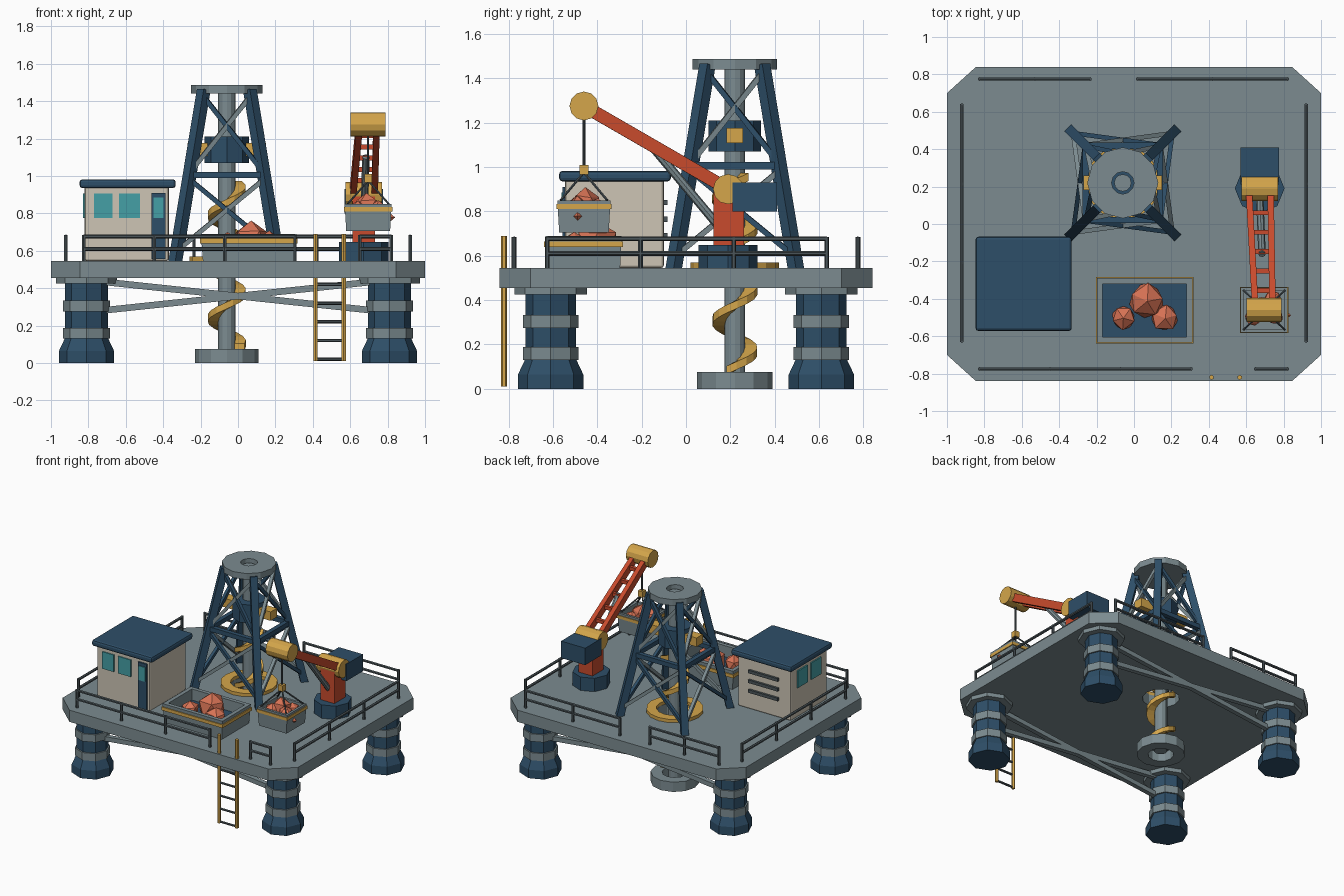
import bpy, bmesh, math, random
from mathutils import Vector, Matrix

if "Cube" in bpy.data.objects:
    bpy.data.objects.remove(bpy.data.objects["Cube"])

random.seed(4)
COL = dict(steel=(.2, .26, .28), navy=(.027, .077, .138), gold=(.66, .38, .07), red=(.58, .07, .026),
           cream=(.61, .56, .46), teal=(.06, .35, .38), rock=(.68, .17, .09), rail=(.07, .09, .1))
MAT = {}
for k, c in COL.items():
    MAT[k] = bpy.data.materials.new(k)
    MAT[k].diffuse_color = (*c, 1)


def finish(name, bm, mat, bevel=0):
    bmesh.ops.recalc_face_normals(bm, faces=bm.faces)
    me = bpy.data.meshes.new(name)
    bm.to_mesh(me)
    bm.free()
    ob = bpy.data.objects.new(name, me)
    bpy.context.collection.objects.link(ob)
    me.materials.append(MAT[mat])
    if bevel:
        m = ob.modifiers.new("bevel", 'BEVEL')
        m.width, m.segments = bevel, 2
    return ob


def box(name, lo, hi, mat, bevel=0, taper=1):
    """Axis-aligned box from two corners; taper scales the bottom."""
    lo, hi = Vector(lo), Vector(hi)
    bm = bmesh.new()
    bmesh.ops.create_cube(bm, size=1)
    for v in bm.verts:
        s = taper if v.co.z < 0 else 1
        d = hi - lo
        v.co = (lo + hi) / 2 + Vector((v.co.x * d.x * s, v.co.y * d.y * s, v.co.z * d.z))
    return finish(name, bm, mat, bevel)


def frame(a, b):
    z = (b - a).normalized()
    x = Vector((1, 0, 0)) if abs(z.z) > .999 else Vector((0, 0, 1)).cross(z).normalized()
    m = Matrix((x, z.cross(x), z)).transposed().to_4x4()
    m.translation = (a + b) / 2
    return m


def beams(name, pairs, mat, w, h=None, sides=0):
    """Square (or round when sides is given) bars between pairs of points."""
    bm = bmesh.new()
    for a, b in pairs:
        a, b = Vector(a), Vector(b)
        L = (b - a).length
        if sides:
            bmesh.ops.create_cone(bm, cap_ends=True, segments=sides, radius1=w, radius2=w, depth=L, matrix=frame(a, b))
        else:
            bmesh.ops.create_cube(bm, size=1, matrix=frame(a, b) @ Matrix.Diagonal((w, h or w, L, 1)))
    return finish(name, bm, mat)


def lathe(name, prof, n, at, mat, ring=False):
    """Revolve (r, z) points; ring closes the profile on itself."""
    bm = bmesh.new()
    rows = [[bm.verts.new((at[0] + r * math.cos(2 * math.pi * i / n), at[1] + r * math.sin(2 * math.pi * i / n), z))
             for i in range(n)] for r, z in prof]
    for k in range(len(rows) if ring else len(rows) - 1):
        p, q = rows[k], rows[(k + 1) % len(rows)]
        for i in range(n):
            j = (i + 1) % n
            bm.faces.new((p[i], p[j], q[j], q[i]))
    if not ring:
        bm.faces.new(rows[0])
        bm.faces.new(rows[-1])
    return finish(name, bm, mat)


def tube(name, r0, r1, z0, z1, n, at, mat):
    return lathe(name, [(r0, z0), (r1, z0), (r1, z1), (r0, z1)], n, at, mat, True)


def rocks(name, items):
    bm = bmesh.new()
    for x, y, z, r in items:
        m = Matrix.Translation((x, y, z)) @ Matrix.Rotation(random.random() * 6, 4, 'Z')
        for v in bmesh.ops.create_icosphere(bm, subdivisions=1, radius=r, matrix=m)['verts']:
            v.co += Vector([random.uniform(-.08, .08) * r for _ in range(3)])
    return finish(name, bm, 'rock')


def open_bin(name, c, sx, sy, z0, z1, wall, floor, taper, mat='steel'):
    """Open-topped tapered container with thick walls."""
    bm = bmesh.new()
    rings = [(sx * taper, sy * taper, z0), (sx, sy, z1), (sx - wall, sy - wall, z1), (sx - wall, sy - wall, floor)]
    vs = [[bm.verts.new((c[0] + a * x, c[1] + b * y, z)) for a, b in ((-1, -1), (1, -1), (1, 1), (-1, 1))]
          for x, y, z in rings]
    for p, q in zip(vs, vs[1:]):
        for i in range(4):
            bm.faces.new((p[i], p[(i + 1) % 4], q[(i + 1) % 4], q[i]))
    bm.faces.new(vs[0])
    bm.faces.new(vs[-1])
    finish(name, bm, mat)


def band(name, c, sx, sy, z0, z1, t, mat):
    for s in (-1, 1):
        box(name + "_y", (c[0] - sx - t, c[1] + s * sy - t, z0), (c[0] + sx + t, c[1] + s * sy + t, z1), mat)
        box(name + "_x", (c[0] + s * sx - t, c[1] - sy, z0), (c[0] + s * sx + t, c[1] + sy, z1), mat)


D = (-.06, .22)      # drill axis
T = .545             # deck top

# Deck with chamfered corners and a drill opening
bm = bmesh.new()
q = [(1, .70), (.845, .84), (-.845, .84), (-1, .70), (-1, -.70), (-.845, -.84), (.845, -.84), (1, -.70)]
f = bm.faces.new([bm.verts.new((x, y, .455)) for x, y in q])
ext = bmesh.ops.extrude_face_region(bm, geom=[f])['geom']
bmesh.ops.translate(bm, vec=(0, 0, T - .455), verts=[v for v in ext if isinstance(v, bmesh.types.BMVert)])
deck = finish("deck", bm, 'steel')
cut = lathe("drill_opening_cutter", [(.13, .3), (.13, .7)], 12, D, 'steel')
cut.hide_render = True
mod = deck.modifiers.new("opening", 'BOOLEAN')
mod.operation, mod.object = 'DIFFERENCE', cut
bpy.context.view_layer.objects.active = deck
bpy.ops.object.modifier_apply(modifier="opening")
bpy.data.objects.remove(cut)

# Support legs with bands and collars, and the cross braces
for sx in (-1, 1):
    for sy in (-1, 1):
        c = (.81 * sx, .61 * sy)
        lathe("support_leg", [(.147, 0), (.147, .065), (.114, .135), (.114, .44)], 8, c, 'navy')
        for z in (.13, .275):
            lathe("leg_band", [(.125, z), (.125, z + .058)], 8, c, 'steel')
        lathe("leg_collar", [(.163, .425), (.163, .46)], 8, c, 'steel')
for sy in (-1, 1):
    beams("leg_cross_brace", [((-s * .73, .61 * sy, .435), (s * .73, .61 * sy, .28)) for s in (-1, 1)], 'steel', .035)

# Drill string, auger, foot ring and deck ring
lathe("drill_pipe", [(.046, .03), (.046, 1.46)], 12, D, 'steel')
tube("drill_foot_ring", .09, .17, 0, .075, 12, D, 'steel')
tube("deck_ring", .13, .2, T, .57, 16, D, 'gold')
bm = bmesh.new()
prev = None
N = 44
for i in range(N + 1):
    z = .085 + (.955 - .085) * i / N
    a = math.pi / 2 + 2 * math.pi * (z - .17) / .275
    cur = [bm.verts.new((D[0] + r * math.cos(a), D[1] + r * math.sin(a), z + h))
           for r, h in ((.04, -.018), (.102, -.018), (.102, .018), (.04, .018))]
    if prev:
        for k in range(4):
            bm.faces.new((prev[k], prev[(k + 1) % 4], cur[(k + 1) % 4], cur[k]))
    if i in (0, N):
        bm.faces.new(cur)
    prev = cur
finish("auger_flight", bm, 'gold')
lathe("drill_motor", [(.118, 1.07), (.118, 1.21)], 8, D, 'navy')
box("motor_cross_bar", (D[0] - .21, D[1] - .038, 1.107), (D[0] + .21, D[1] + .038, 1.175), 'gold')

# Derrick tower
def corner(k, z):
    h = .275 - .15 * (z - T) / (1.45 - T)
    sx, sy = ((-1, -1), (1, -1), (1, 1), (-1, 1))[k % 4]
    return (D[0] + sx * h, D[1] + sy * h, z)

beams("derrick_leg", [(corner(k, T - .01), corner(k, 1.46)) for k in range(4)], 'navy', .052)
beams("derrick_girt", [(corner(k, 1.005), corner(k + 1, 1.005)) for k in range(4)], 'navy', .034)
tiers = ((.6, .985), (1.02, 1.43))
beams("derrick_diagonal", [(corner(k, b), corner(k + 1, a)) for k in range(4) for a, b in tiers], 'navy', .024)
beams("derrick_counter_diagonal", [(corner(k, a), corner(k + 1, b)) for k in range(4) for a, b in tiers], 'steel', .024)
tube("derrick_crown", .06, .19, 1.44, 1.487, 12, D, 'steel')

# Control cabin
box("cabin_body", (-.82, -.545, T), (-.37, -.10, .95), 'cream', .012)
box("cabin_roof", (-.847, -.572, .935), (-.333, -.068, .982), 'navy', .015)
for x0, x1 in ((-.77, -.67), (-.635, -.525)):
    box("cabin_front_window", (x0, -.553, .775), (x1, -.535, .905), 'teal')
box("cabin_door", (-.462, -.557, .555), (-.388, -.535, .91), 'navy')
box("door_window", (-.452, -.562, .775), (-.398, -.55, .885), 'teal')
for y in (-.40, -.235):
    box("cabin_side_window", (-.83, y - .06, .775), (-.81, y + .06, .905), 'teal')
for z in (.69, .765, .84):
    box("cabin_vent", (-.72, -.11, z - .012), (-.47, -.083, z + .012), 'rail')

# Railings
def railing(a, b, n):
    a, b = Vector(a), Vector(b)
    pts = [a.lerp(b, i / n) for i in range(n + 1)]
    pairs = [((p.x, p.y, T), (p.x, p.y, .685)) for p in pts]
    pairs += [((a.x, a.y, z), (b.x, b.y, z)) for z in (.61, .677)]
    beams("railing", pairs, 'rail', .0105, sides=6)

railing((-.825, -.775), (.305, -.775), 3)
railing((.65, -.775), (.82, -.775), 1)
railing((-.825, .775), (-.235, .775), 2)
railing((.02, .775), (.82, .775), 2)
for s in (-1, 1):
    railing((.92 * s, -.625), (.92 * s, .635), 3)

# Ladder
beams("ladder_rail", [((x, -.82, .01), (x, -.82, .69)) for x in (.415, .565)], 'gold', .013, sides=6)
beams("ladder_rung", [((.415, -.82, .02 + .1 * i), (.565, -.82, .02 + .1 * i)) for i in range(6)], 'rail', .009, sides=6)

# Ore bin
B = (.057, -.462)
open_bin("ore_bin", B, .255, .172, T, .69, .03, .6, .96)
box("ore_bin_floor", (B[0] - .226, B[1] - .143, .59), (B[0] + .226, B[1] + .143, .605), 'navy')
band("ore_bin_stripe", B, .252, .17, .64, .665, .008, 'gold')
rocks("ore_rocks", [(.07, -.41, .655, .1), (-.055, -.5, .63, .07), (.165, -.5, .635, .078)])

# Crane base, mast, counterweight
P, Q = Vector((.672, .19, .9)), Vector((.695, -.46, 1.275))
lathe("crane_base", [(.133, T), (.133, .648)], 8, (P.x, P.y), 'navy')
box("crane_mast", (P.x - .06, .125, .64), (P.x + .06, .262, .9), 'red')
beams("crane_pivot", [(P - Vector((.097, 0, 0)), P + Vector((.097, 0, 0)))], 'gold', .068, sides=12)
beams("boom_head", [(Q - Vector((.093, 0, 0)), Q + Vector((.093, 0, 0)))], 'gold', .065, sides=12)
box("crane_counterweight", (.57, .21, .8), (.775, .41, .93), 'navy')

# Crane boom and strut
beams("boom_rail", [(P + Vector((s * .058, 0, 0)), Q + Vector((s * .046, 0, 0))) for s in (-1, 1)], 'red', .034, .058)
beams("boom_rung", [(P.lerp(Q, t) - Vector((.05, 0, 0)), P.lerp(Q, t) + Vector((.05, 0, 0)))
                    for t in (.2, .36, .52, .68, .84)], 'red', .026)
beams("boom_strut", [((P.x, .15, .73), P.lerp(Q, .54))], 'steel', .02, sides=8)

# Hook, slings and hanging bucket
C = (.696, -.46)
beams("hoist_cable", [(Q, (C[0], C[1], 1.0))], 'rail', .006, sides=6)
box("hook_block", (C[0] - .02, C[1] - .02, .965), (C[0] + .02, C[1] + .02, 1.01), 'gold')
beams("bucket_sling", [((C[0], C[1], .975), (C[0] + a * .11, C[1] + b * .105, .85))
                       for a in (-1, 1) for b in (-1, 1)], 'rail', .006, sides=6)
open_bin("bucket", C, .126, .12, .705, .85, .018, .76, .93)
band("bucket_stripe", C, .124, .118, .81, .833, .006, 'gold')
rocks("bucket_rocks", [(.69, -.45, .835, .07), (.64, -.50, .815, .05), (.75, -.49, .815, .052), (.74, -.4, .81, .05)])
bm = bmesh.new()
bmesh.ops.create_cone(bm, segments=4, radius1=.025, radius2=0, depth=.03,
                      matrix=Matrix.Translation((.825, -.488, .778)) @ Matrix.Rotation(math.pi / 2, 4, 'Y'))
finish("bucket_side_rock", bm, 'rock')

for m in bpy.data.materials:
    if m.users and not m.is_grease_pencil:
        m.use_nodes = True
        m.node_tree.nodes["Principled BSDF"].inputs["Base Color"].default_value = m.diffuse_color
